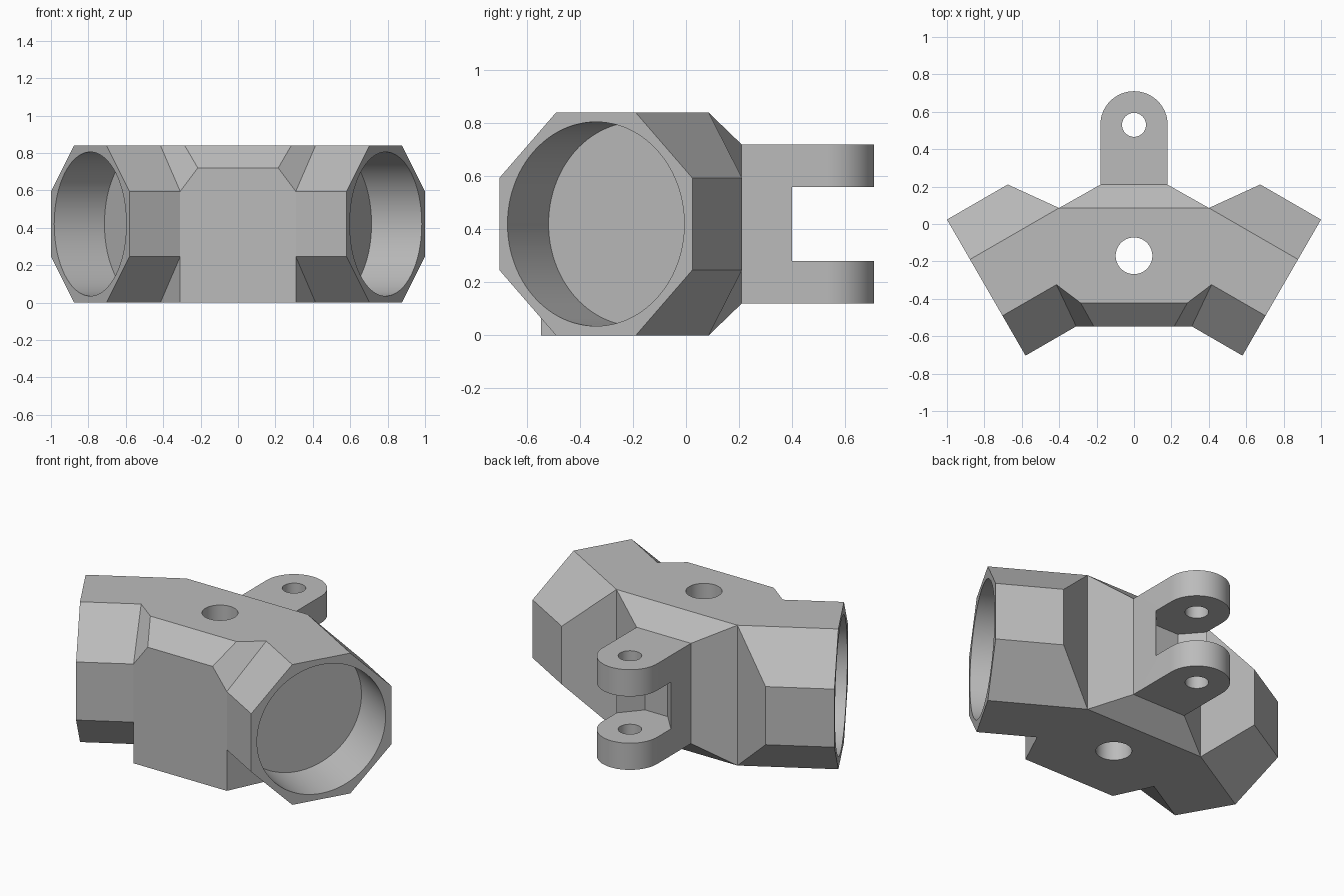
import bpy, bmesh, math
from mathutils import Vector

if "Cube" in bpy.data.objects:
    bpy.data.objects.remove(bpy.data.objects["Cube"])

H = 0.84
grey = bpy.data.materials.new("plain grey")
grey.diffuse_color = (0.5, 0.5, 0.5, 1)
grey.use_nodes = True
grey.node_tree.nodes["Principled BSDF"].inputs["Base Color"].default_value = grey.diffuse_color


def finish(bm, name):
    bmesh.ops.recalc_face_normals(bm, faces=bm.faces)
    mesh = bpy.data.meshes.new(name)
    bm.to_mesh(mesh)
    bm.free()
    obj = bpy.data.objects.new(name, mesh)
    mesh.materials.append(grey)
    bpy.context.collection.objects.link(obj)
    return obj


def prism(name, outline, z0, z1):
    bm = bmesh.new()
    face = bm.faces.new([bm.verts.new((x, y, z0)) for x, y in outline])
    ext = bmesh.ops.extrude_face_region(bm, geom=[face])
    for v in ext["geom"]:
        if isinstance(v, bmesh.types.BMVert):
            v.co.z = z1
    return finish(bm, name)


def cylinder(name, radius, depth, centre, direction=(0, 0, 1), sides=64):
    bm = bmesh.new()
    bmesh.ops.create_cone(bm, cap_ends=True, segments=sides, radius1=radius,
                          radius2=radius, depth=depth)
    rot = Vector((0, 0, 1)).rotation_difference(Vector(direction)).to_matrix().to_4x4()
    bmesh.ops.transform(bm, matrix=rot, verts=bm.verts)
    bmesh.ops.translate(bm, vec=centre, verts=bm.verts)
    return finish(bm, name)


def cut(obj, cutter):
    mod = obj.modifiers.new("cut", "BOOLEAN")
    mod.operation, mod.solver, mod.object = "DIFFERENCE", "EXACT", cutter
    bpy.context.view_layer.objects.active = obj
    bpy.ops.object.modifier_apply(modifier=mod.name)
    bpy.data.objects.remove(cutter)


def smooth(obj):
    bpy.ops.object.select_all(action="DESELECT")
    obj.select_set(True)
    bpy.context.view_layer.objects.active = obj
    bpy.ops.object.shade_smooth_by_angle(angle=math.radians(25))


# Arm frame: axis points outward, side runs across the open end
axis = Vector((math.cos(math.pi / 6), -0.5, 0))
side = Vector((0.5, math.cos(math.pi / 6), 0))
mouth = Vector((0.79, -0.34, H / 2))
corner = H / 2 / math.cos(math.pi / 8)

# Named corners of the right half: E = octagonal mouth, I = where the arm meets the hub
pts = {}
reach = [0.375, 0.55, 0.333, 0.313]
reach += reach[::-1]
for k in range(8):
    a = math.pi / 8 + k * math.pi / 4
    p = mouth + side * corner * math.cos(a) + Vector((0, 0, corner * math.sin(a)))
    pts[f"E{k}"] = p
    pts[f"I{k}"] = p - axis * reach[k]
front = pts["I3"].y
pts["P"] = Vector((0.285, front + 0.125, H))
pts["Q"] = Vector((0.215, front, 0.72))
pts["R"] = Vector((pts["I3"].x, front, 0))
pts["U"] = Vector((0.18, 0.21, 0.72))
pts["L"] = Vector((0.18, 0.21, 0.12))

# Hub and arms as one closed shell ("-" marks the mirrored corner)
half = [f"E{k} E{(k + 1) % 8} I{(k + 1) % 8} I{k}" for k in (0, 2, 3, 4, 6, 7)]
half += ["E0 E1 E2 E3 E4 E5 E6 E7",   # arm mouth
         "I1 I0 I7 I6",               # rear arm shoulder
         "I1 U L I6",                 # rear hub wall
         "I2 P Q I3", "I4 R I5"]      # front corner facets
whole = ["E1 I1 -I1 -E1 -E2 -I2 -P P I2 E2",      # top
         "E6 I6 -I6 -E6 -E5 -I5 -R R I5 E5",      # bottom
         "R I4 I3 Q -Q -I3 -I4 -R", "P -P -Q Q",  # front wall and bevel
         "U -U -L L", "I1 -I1 -U U", "I6 -I6 -L L"]  # rear wall and bevels
bm = bmesh.new()
verts = {}
for n, p in pts.items():
    verts[n] = bm.verts.new(p)
    verts["-" + n] = bm.verts.new((-p.x, p.y, p.z))
for names in half:
    bm.faces.new([verts[n] for n in names.split()])
    bm.faces.new([verts["-" + n] for n in reversed(names.split())])
for names in whole:
    bm.faces.new([verts[n] for n in names.split()])
body = finish(bm, "hub_with_arms")

# Blind round sockets in both arms, and the vertical hub hole
for s in (1, -1):
    d = Vector((s * axis.x, axis.y, 0))
    m = Vector((s * mouth.x, mouth.y, mouth.z))
    cut(body, cylinder("socket_cutter", 0.385, 0.62, m, d, 96))
cut(body, cylinder("hub_hole_cutter", 0.098, 2, (0, -0.17, 0.4)))
smooth(body)

# Rear clevis: rounded tab, split by a slot with a bevelled floor, with a pin hole
arc = [(0.18 * math.cos(math.pi * i / 32), 0.53 + 0.18 * math.sin(math.pi * i / 32))
       for i in range(33)]
clevis = prism("clevis", [(-0.18, 0.21), (0.18, 0.21)] + arc, 0.12, 0.72)
slot = [(0.075, 0.28), (0.18, 0.4), (0.3, 0.53), (0.3, 0.9)]
slot += [(-x, y) for x, y in reversed(slot)]
cut(clevis, prism("slot_cutter", slot, 0.28, 0.56))
cut(clevis, cylinder("pin_hole_cutter", 0.064, 2, (0, 0.53, 0.4), sides=48))
smooth(clevis)
